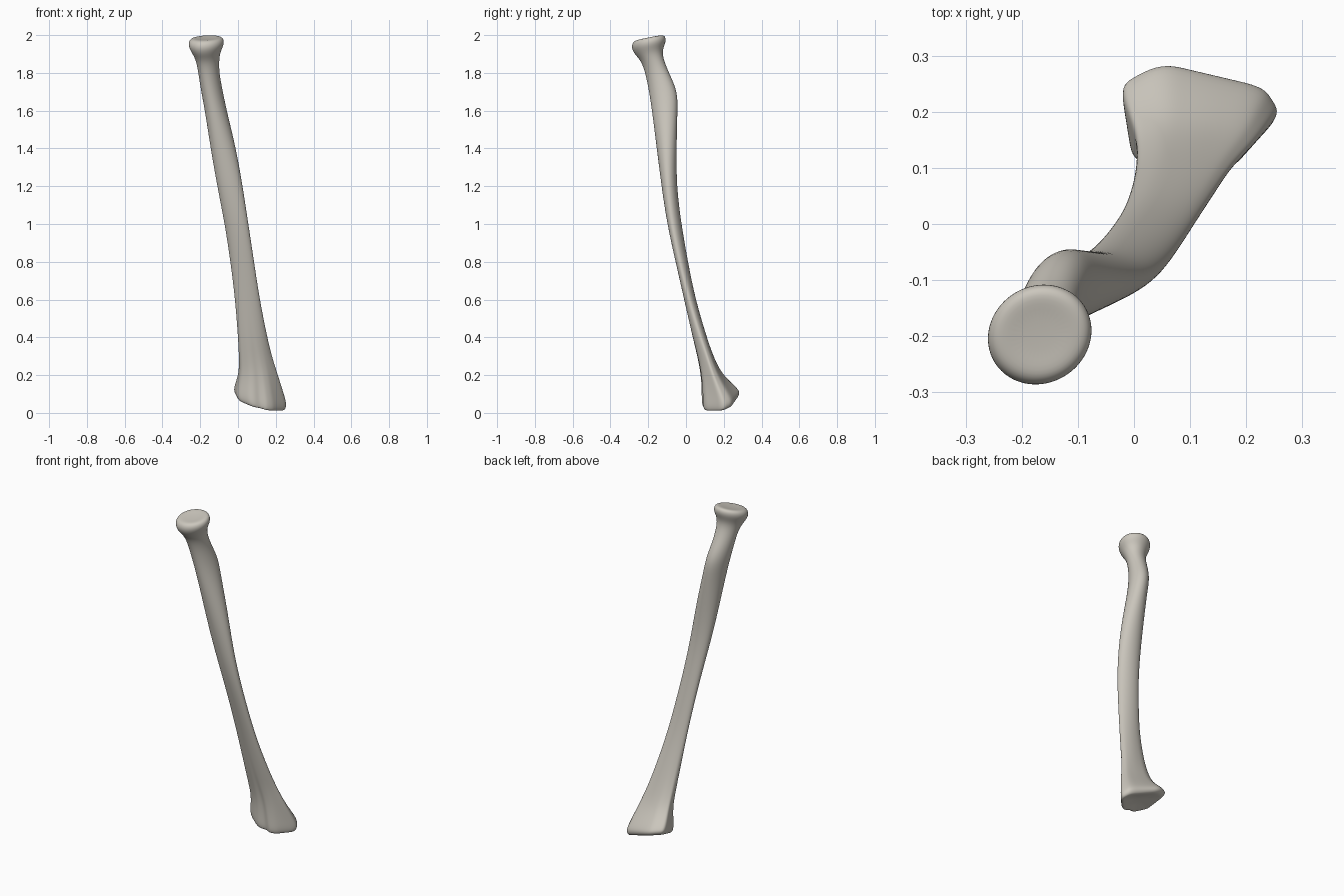
import bpy, bmesh, math

cube = bpy.data.objects.get("Cube")
if cube:
    bpy.data.objects.remove(cube, do_unlink=True)

SIDES = 32

# Outline of the flared lower end, in units of its half width and half depth
FLARE = [(1, .14), (.79, .59), (-.5, 1), (-1, .64), (-.86, -.56),
         (-.29, -1), (0, -.8), (.2, -.9), (.45, -.7)]

# Shaft from wrist to neck: height, left, right, front, back
SHAFT = [
    (.042, -.01, .25, .09, .275),
    (.07, -.023, .262, .083, .29),
    (.11, -.02, .25, .083, .265),
    (.2, .005, .215, .08, .19),
    (.3, .005, .18, .06, .145),
    (.4, 0, .155, .035, .11),
    (.6, -.015, .115, -.01, .05),
    (.8, -.04, .085, -.055, .01),
    (1, -.07, .055, -.1, -.025),
    (1.2, -.11, .025, -.13, -.05),
    (1.4, -.145, -.01, -.155, -.05),
    (1.6, -.175, -.06, -.18, -.045),
    (1.7, -.195, -.08, -.195, -.043),
    (1.8, -.21, -.1, -.215, -.09),
    (1.87, -.222, -.1, -.237, -.122),
]

# Round head with a dished top: height, radius
HEAD = [(1.91, .076), (1.945, .094), (1.972, .093), (1.988, .077), (1.982, .038)]
HEAD_X, HEAD_Y = -.168, -.197

# Hollow wrist joint face: height, share of the lowest shaft section
WRIST = [(.055, .3), (.045, .8)]


def smoothstep(u):
    u = min(1, max(0, u))
    return u * u * (3 - 2 * u)


def flare_point(angle):
    """Point where a ray at this angle meets the flare outline."""
    dx, dy = math.cos(angle), math.sin(angle)
    for (ax, ay), (bx, by) in zip(FLARE, FLARE[1:] + FLARE[:1]):
        ex, ey = bx - ax, by - ay
        det = ex * dy - ey * dx
        if abs(det) < 1e-6:
            continue
        reach = (ex * ay - ey * ax) / det
        along = (dx * ay - dy * ax) / det
        if reach > 0 and -1e-6 <= along <= 1 + 1e-6:
            return reach * dx, reach * dy
    return dx, dy


def fit(values, low, high):
    """Stretch values so that they span low to high."""
    a, b = min(values), max(values)
    return [low + (v - a) / (b - a) * (high - low) for v in values]


def ring(height, left, right, front, back):
    # Slanted oval along the shaft, turning into the flare near the wrist
    slant = .25 * math.cos(math.pi * (1.7 - height) / .8) - .05
    flare = 1 - smoothstep((height - .1) / .45)
    xs, ys = [], []
    for i in range(SIDES):
        t = 2 * math.pi * i / SIDES
        ox = math.cos(t)
        oy = slant * math.cos(t) + math.sqrt(1 - slant ** 2) * math.sin(t)
        fx, fy = flare_point(t)
        xs.append(ox + (fx - ox) * flare)
        ys.append(oy + (fy - oy) * flare)
    xs, ys = fit(xs, left, right), fit(ys, front, back)
    # The joint faces at both ends are tilted
    cx, cy = (left + right) / 2, (front + back) / 2
    low = max(0, 1 - height / .25)
    top = min(1, max(0, (height - 1.8) / .12))
    points = []
    for x, y in zip(xs, ys):
        dx, dy = x - cx, y - cy
        z = height + low * (.32 * dy - .34 * dx) + top * (.2 * dy + .04 * dx)
        points.append((x, y, z))
    return points


def inset(section, height, share):
    """Section shrunk about its centre and moved to another height."""
    left, right, front, back = section[1:]
    cx, cy = (left + right) / 2, (front + back) / 2
    sides = [c + (v - c) * share
             for v, c in ((left, cx), (right, cx), (front, cy), (back, cy))]
    return (height, *sides)


# Bone lofted from wrist face through shaft to head
sections = [inset(SHAFT[0], z, share) for z, share in WRIST] + SHAFT
sections += [(z, HEAD_X - r, HEAD_X + r, HEAD_Y - r * .96, HEAD_Y + r * .96)
             for z, r in HEAD]
bm = bmesh.new()
rings = [[bm.verts.new(p) for p in ring(*s)] for s in sections]
for lower, upper in zip(rings, rings[1:]):
    for i in range(SIDES):
        j = (i + 1) % SIDES
        bm.faces.new((lower[i], lower[j], upper[j], upper[i]))
bm.faces.new(rings[0][::-1])
bm.faces.new(rings[-1])
bmesh.ops.recalc_face_normals(bm, faces=bm.faces)
for face in bm.faces:
    face.smooth = True
mesh = bpy.data.meshes.new("forearm_bone")
bm.to_mesh(mesh)
bm.free()

bone = bpy.data.objects.new("forearm_bone", mesh)
bpy.context.collection.objects.link(bone)
smooth = bone.modifiers.new("Smooth", "SUBSURF")
smooth.levels = smooth.render_levels = 2

# Bone colour
colour = (.6, .57, .51, 1)
mat = bpy.data.materials.new("bone_grey")
mat.use_nodes = True
mat.diffuse_color = colour
shader = mat.node_tree.nodes["Principled BSDF"]
shader.inputs["Base Color"].default_value = colour
shader.inputs["Roughness"].default_value = .7
mesh.materials.append(mat)
